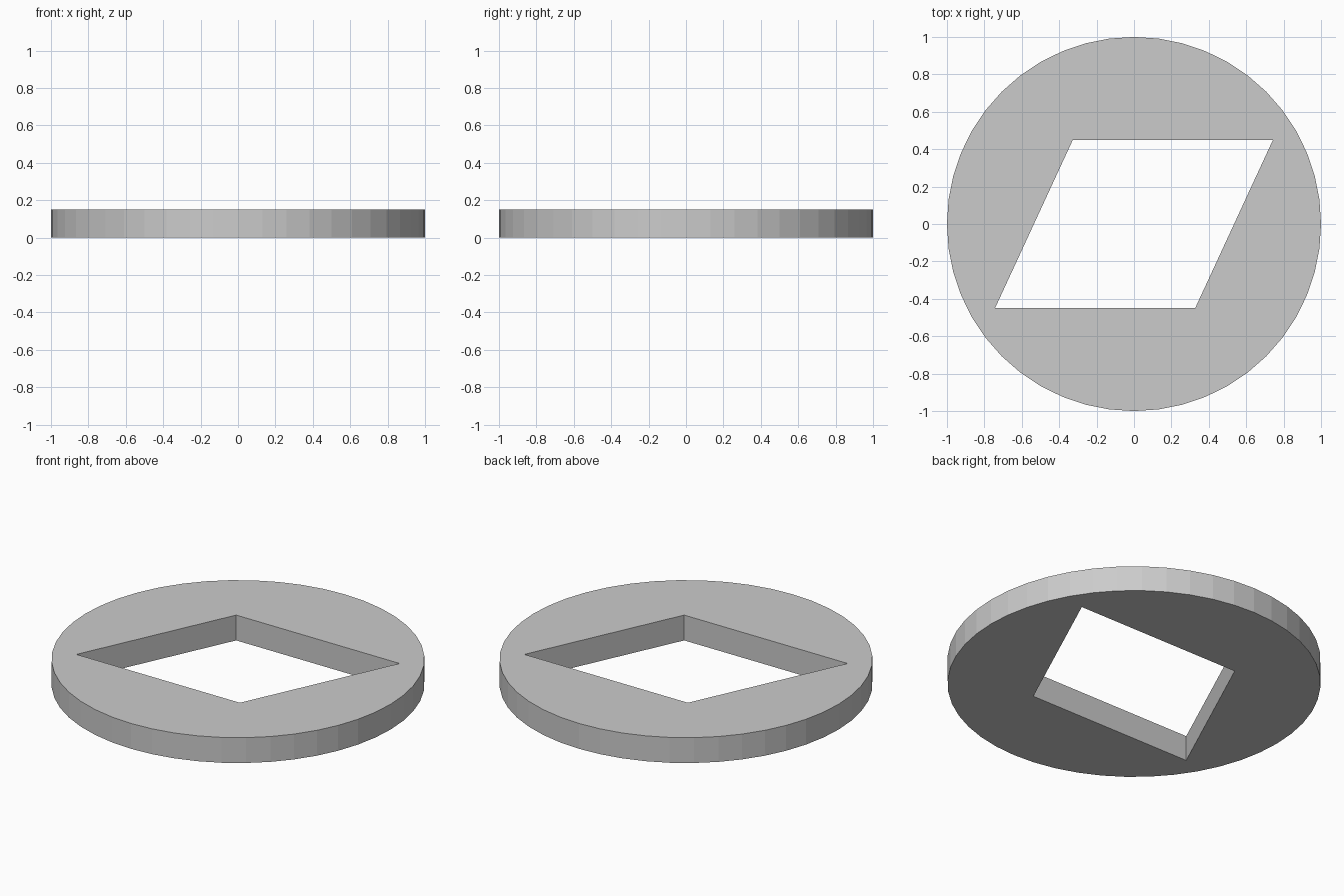
import bpy, bmesh
from math import sin, cos, tau

if "Cube" in bpy.data.objects:
    bpy.data.objects.remove(bpy.data.objects["Cube"])

SIDES, THICK = 48, 0.15
rim = [(cos(tau * i / SIDES), sin(tau * i / SIDES)) for i in range(SIDES)]
hole = [(-0.743, -0.45), (0.327, -0.45), (0.743, 0.45), (-0.327, 0.45)]

bm = bmesh.new()

def add_loop(points):
    verts = [bm.verts.new((x, y, 0)) for x, y in points]
    return [bm.edges.new((v, verts[(i + 1) % len(verts)])) for i, v in enumerate(verts)]

# Flat disc with a parallelogram opening
edges = add_loop(rim) + add_loop(hole)
bmesh.ops.triangle_fill(bm, edges=edges, use_beauty=True, use_dissolve=False, normal=(0, 0, 1))

# Raise it into a plate
ext = bmesh.ops.extrude_face_region(bm, geom=bm.faces[:], use_keep_orig=True)
top = [g for g in ext["geom"] if isinstance(g, bmesh.types.BMVert)]
bmesh.ops.translate(bm, verts=top, vec=(0, 0, THICK))
bmesh.ops.recalc_face_normals(bm, faces=bm.faces[:])

mesh = bpy.data.meshes.new("slotted_disc")
bm.to_mesh(mesh)
bm.free()
bpy.context.collection.objects.link(bpy.data.objects.new("slotted_disc", mesh))
